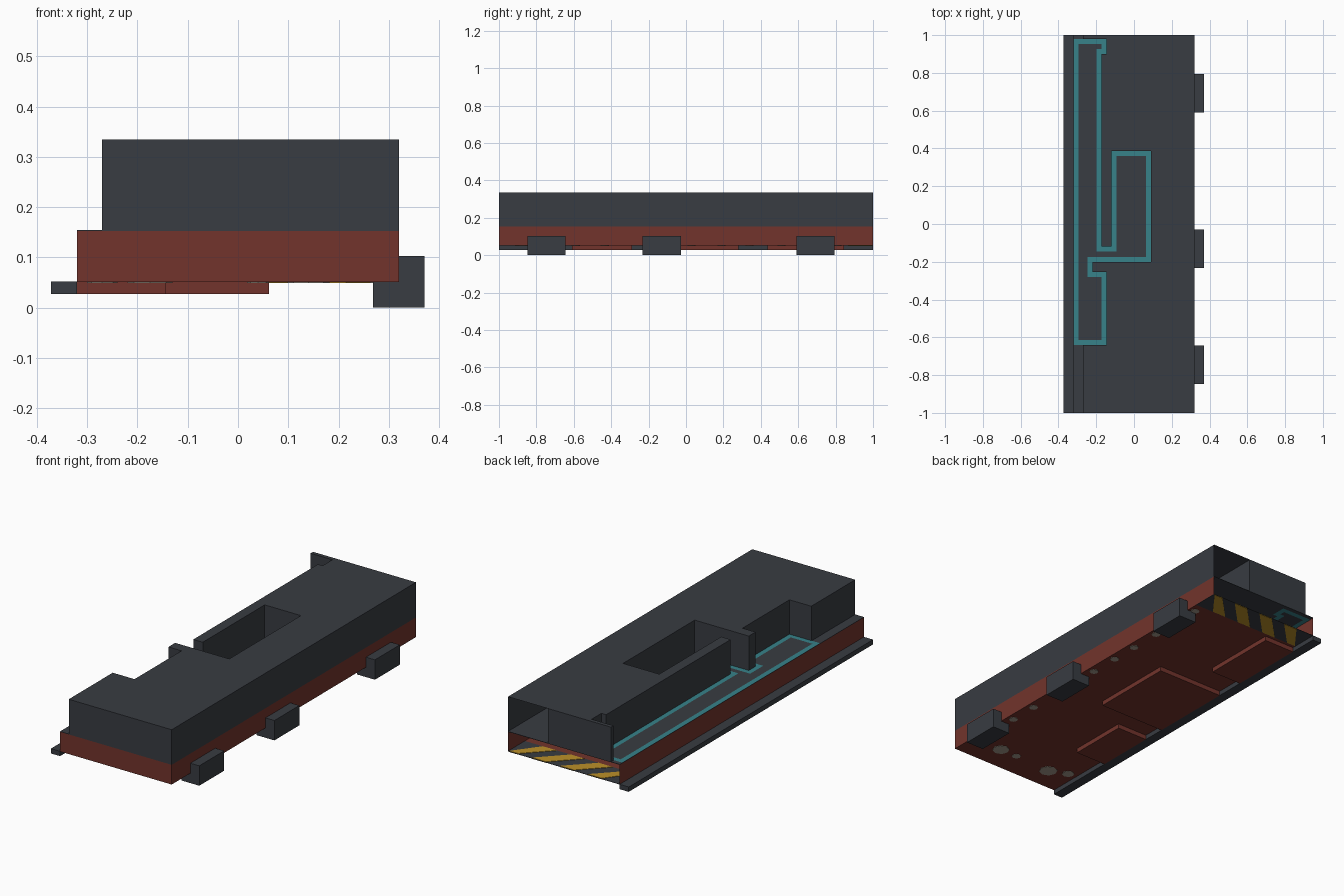
import bpy, bmesh, math

if "Cube" in bpy.data.objects:
    bpy.data.objects.remove(bpy.data.objects["Cube"])


def material(name, rgb):
    m = bpy.data.materials.new(name)
    m.diffuse_color = (*rgb, 1)
    m.use_nodes = True
    m.node_tree.nodes["Principled BSDF"].inputs["Base Color"].default_value = m.diffuse_color
    return m


DARK = material("charcoal", (0.040, 0.045, 0.054))
RED = material("brick red", (0.170, 0.034, 0.025))
TEAL = material("teal", (0.038, 0.225, 0.255))
YELLOW = material("hazard yellow", (0.50, 0.28, 0.022))
GREY = material("worn grey", (0.36, 0.32, 0.26))


def finish(name, bm, mat, fix=True):
    if fix:
        bmesh.ops.recalc_face_normals(bm, faces=bm.faces[:])
    me = bpy.data.meshes.new(name)
    bm.to_mesh(me)
    bm.free()
    me.materials.append(mat)
    ob = bpy.data.objects.new(name, me)
    bpy.context.collection.objects.link(ob)
    return ob


def prism(name, pts, z0, z1, mat, bottom=True, top=True, skip=()):
    """Extrude an outline; skip lists outline edges left open."""
    bm = bmesh.new()
    lo = [bm.verts.new((x, y, z0)) for x, y in pts]
    hi = [bm.verts.new((x, y, z1)) for x, y in pts]
    n = len(pts)
    for i in range(n):
        if i not in skip:
            j = (i + 1) % n
            bm.faces.new((lo[i], lo[j], hi[j], hi[i]))
    if top:
        bm.faces.new(hi)
    if bottom:
        bm.faces.new(lo[::-1])
    return finish(name, bm, mat)


def box(name, x0, x1, y0, y1, z0, z1, mat, **kw):
    return prism(name, [(x0, y0), (x1, y0), (x1, y1), (x0, y1)], z0, z1, mat, **kw)


FLOOR, DECK, TOP = 0.053, 0.155, 0.335

# Outline of the sunken channel, clockwise from the back left
channel = [(-.32, .98), (-.145, .98), (-.145, .90), (-.172, .90), (-.172, -.12),
           (-.118, -.12), (-.118, .387), (.09, .387), (.09, -.20), (-.22, -.20),
           (-.22, -.255), (-.145, -.255), (-.145, -.64), (-.32, -.64)]

# Upper housing: roof and walls around the channel, open at the back right
roof = ([(.32, -1), (.32, 1), (.09, 1), (-.27, 1), (-.27, .98)]
        + channel[1:13] + [(-.27, -.64), (-.27, -1)])
prism("upper_housing", roof, DECK, TOP, DARK, bottom=False, skip=(1,))

# Inner corridor wall behind the open end
box("corridor_wall", .086, .09, .387, .999, DECK, TOP - .002, DARK)

# Deck at the foot of the housing
box("deck", -.32, .32, -1, 1, DECK - .002, DECK, DARK)

# Teal strip following the channel, visible on both sides of the deck
n = len(channel)


def inward(a, b):
    dx, dy = b[0] - a[0], b[1] - a[1]
    l = math.hypot(dx, dy)
    return dy / l, -dx / l


inner = []
for i, p in enumerate(channel):
    a = inward(channel[i - 1], p)
    b = inward(p, channel[(i + 1) % n])
    inner.append((p[0] + .026 * (a[0] + b[0]), p[1] + .026 * (a[1] + b[1])))
bm = bmesh.new()
for z, up in ((DECK + .002, True), (DECK - .004, False)):
    o = [bm.verts.new((x, y, z)) for x, y in channel]
    q = [bm.verts.new((x, y, z)) for x, y in inner]
    for i in range(n):
        j = (i + 1) % n
        f = (q[i], q[j], o[j], o[i])
        bm.faces.new(f if up else f[::-1])
finish("channel_strip", bm, TEAL, fix=False)

# Red lower body walls, open at the back
box("lower_body", -.32, .32, -1, 1, FLOOR, DECK - .002, RED,
    bottom=False, top=False, skip=(2,))

# Floor with a dark hazard band at the open end
box("floor", -.32, .32, -1, .862, FLOOR - .002, FLOOR, RED)
box("hazard_band", -.32, .32, .862, 1, FLOOR - .002, FLOOR, DARK)
for i in range(4):
    c = .24 - .16 * i
    pts = [(max(-.315, min(.315, c + dx)), y) for dx, y in
           ((-.105, .865), (-.025, .865), (.105, .998), (.025, .998))]
    prism(f"hazard_stripe_{i + 1}", pts, FLOOR - .004, FLOOR + .002, YELLOW)

# Worn patches on the underside
patches = [(.285, y, .022) for y in (.81, .51, .34, .19, .03, -.435, -.59)]
patches += [(.14, -.86, .042), (.04, -.86, .022), (-.175, -.87, .045), (-.27, -.83, .03)]
for i, (x, y, r) in enumerate(patches):
    pts = [(x + r * math.cos(k * math.pi / 4), y + r * math.sin(k * math.pi / 4))
           for k in range(8)]
    prism(f"worn_patch_{i + 1}", pts, FLOOR - .004, FLOOR - .001, GREY)

# Raised panels below the floor
for i, (x1, y0, y1) in enumerate(((-.143, -.61, -.29), (.062, -.17, .28), (-.143, .435, .845))):
    box(f"under_panel_{i + 1}", -.32, x1, y0, y1, .027, FLOOR - .001, RED)

# Rail along the left side and three feet along the right side
box("side_rail", -.372, -.32, -1, 1, .027, .052, DARK)
for i, y in enumerate((-.745, -.13, .693)):
    box(f"foot_{i + 1}", .269, .371, y - .102, y + .102, 0, .103, DARK)
